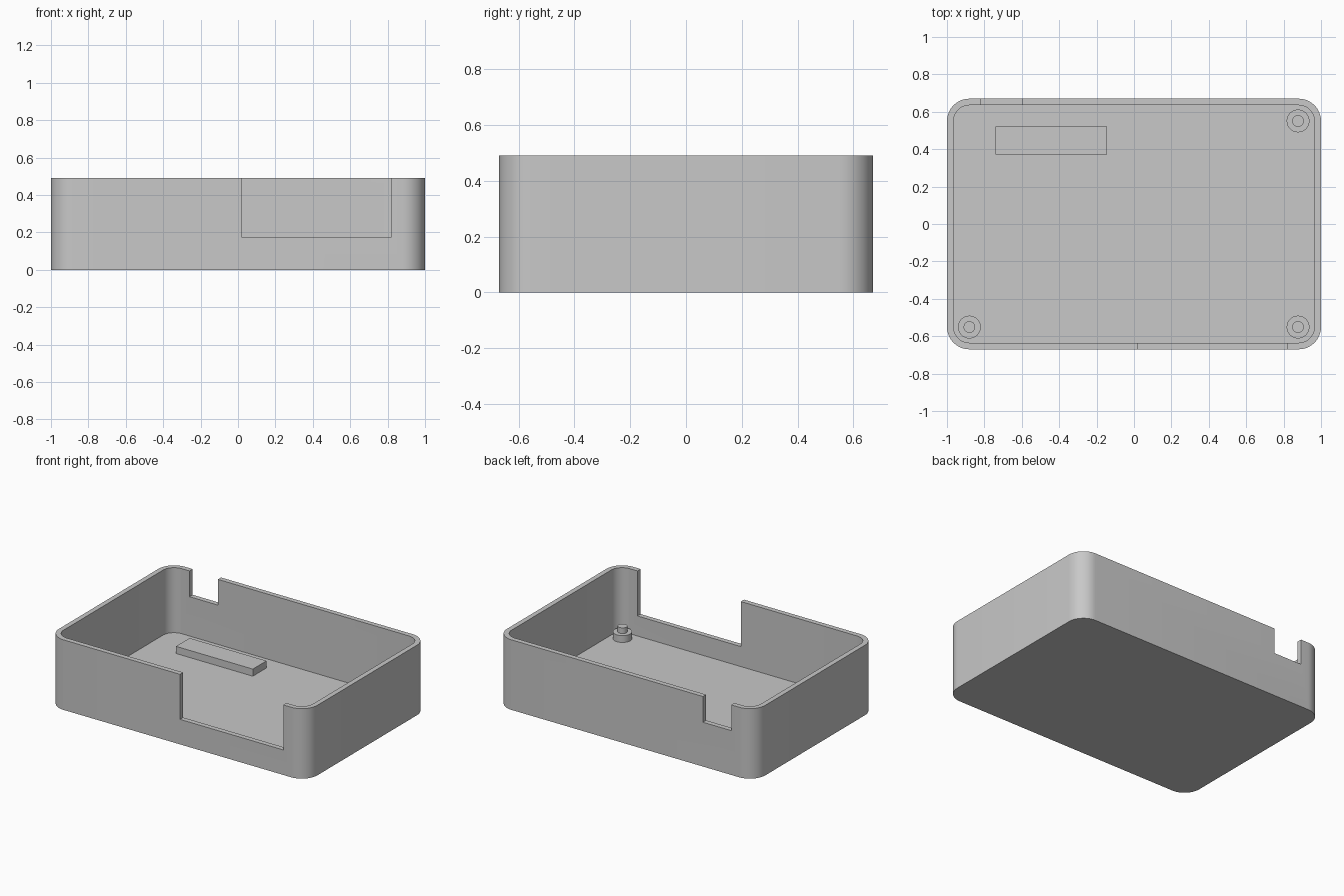
import bpy
import bmesh
from math import cos, sin, pi

if "Cube" in bpy.data.objects:
    bpy.data.objects.remove(bpy.data.objects["Cube"], do_unlink=True)

HALF_X, HALF_Y, HEIGHT = 1.0, 0.67, 0.49
WALL, FLOOR, RADIUS = 0.035, 0.035, 0.12

grey = bpy.data.materials.new("light grey plastic")
grey.use_nodes = True
colour = (0.58, 0.58, 0.58, 1)
grey.diffuse_color = colour
grey.node_tree.nodes["Principled BSDF"].inputs["Base Color"].default_value = colour


def prism(name, outline, z0, z1):
    """Extrude a closed outline from z0 to z1."""
    bm = bmesh.new()
    face = bm.faces.new([bm.verts.new((x, y, z0)) for x, y in outline])
    top = bmesh.ops.extrude_face_region(bm, geom=[face])["geom"]
    verts = [v for v in top if isinstance(v, bmesh.types.BMVert)]
    bmesh.ops.translate(bm, verts=verts, vec=(0, 0, z1 - z0))
    bmesh.ops.recalc_face_normals(bm, faces=bm.faces)
    mesh = bpy.data.meshes.new(name)
    bm.to_mesh(mesh)
    bm.free()
    mesh.materials.append(grey)
    obj = bpy.data.objects.new(name, mesh)
    bpy.context.collection.objects.link(obj)
    return obj


def circle(cx, cy, r, n=32):
    return [(cx + r * cos(2 * pi * i / n), cy + r * sin(2 * pi * i / n)) for i in range(n)]


def rounded(hx, hy, r, n=12):
    pts = []
    for k, (sx, sy) in enumerate([(1, 1), (-1, 1), (-1, -1), (1, -1)]):
        for i in range(n + 1):
            a = (k + i / n) * pi / 2
            pts.append((sx * (hx - r) + r * cos(a), sy * (hy - r) + r * sin(a)))
    return pts


def rectangle(x0, x1, y0, y1):
    return [(x0, y0), (x1, y0), (x1, y1), (x0, y1)]


def activate(obj):
    bpy.ops.object.select_all(action="DESELECT")
    obj.select_set(True)
    bpy.context.view_layer.objects.active = obj


def smooth(obj):
    activate(obj)
    bpy.ops.object.shade_smooth_by_angle(angle=pi / 6)


def cut(obj, cutter):
    mod = obj.modifiers.new("cut", "BOOLEAN")
    mod.operation, mod.solver, mod.object = "DIFFERENCE", "EXACT", cutter
    activate(obj)
    bpy.ops.object.modifier_apply(modifier=mod.name)
    bpy.data.objects.remove(cutter, do_unlink=True)


# Open tray: rounded shell with a large front opening and a small back slot
tray = prism("tray", rounded(HALF_X, HALF_Y, RADIUS), 0, HEIGHT)
cut(tray, prism("cavity", rounded(HALF_X - WALL, HALF_Y - WALL, RADIUS - WALL), FLOOR, 1))
cut(tray, prism("front_opening", rectangle(0.02, 0.82, -0.8, -0.6), 0.175, 1))
cut(tray, prism("back_slot", rectangle(-0.82, -0.6, 0.6, 0.8), 0.31, 1))
smooth(tray)

# Raised support bar on the floor
prism("support_bar", rectangle(-0.74, -0.145, 0.371, 0.522), FLOOR, FLOOR + 0.05)

# Stepped mounting posts in three corners
for label, x, y in [("back_left", 0.877, 0.551), ("front_left", 0.877, -0.551),
                    ("front_right", -0.88, -0.551)]:
    smooth(prism(label + "_post_base", circle(x, y, 0.061), FLOOR, FLOOR + 0.048))
    smooth(prism(label + "_post_pin", circle(x, y, 0.031), FLOOR + 0.048, FLOOR + 0.088))
